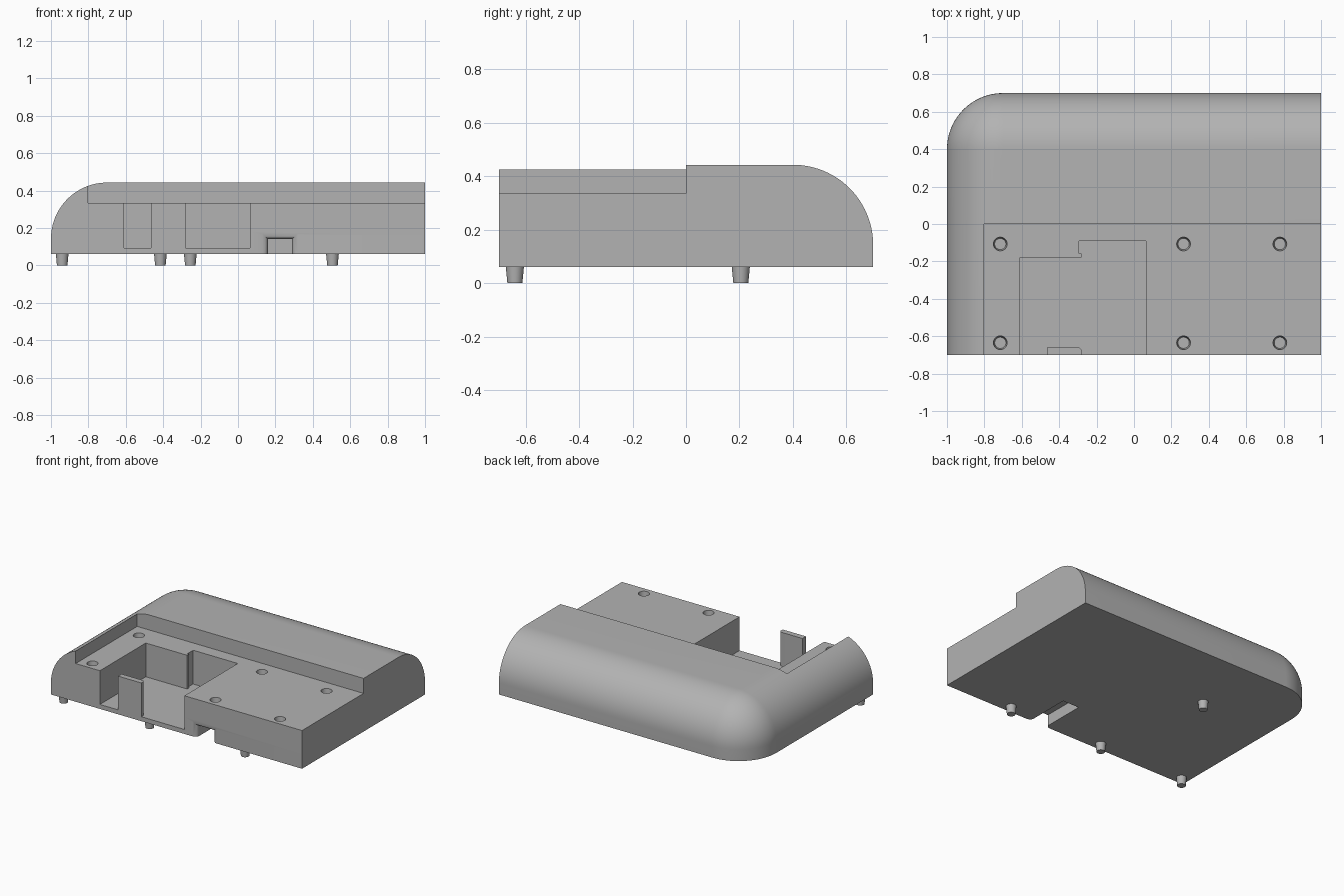
import bpy, bmesh
from math import sin, cos, pi, sqrt

if "Cube" in bpy.data.objects:
    bpy.data.objects.remove(bpy.data.objects["Cube"], do_unlink=True)

grey = bpy.data.materials.new("plain grey")
grey.use_nodes = True
colour = (0.45, 0.45, 0.45, 1)
grey.diffuse_color = colour
grey.node_tree.nodes["Principled BSDF"].inputs["Base Color"].default_value = colour


def loft(name, rings):
    """Solid through a list of matching closed rings of points."""
    bm = bmesh.new()
    loops = [[bm.verts.new(p) for p in ring] for ring in rings]
    n = len(loops[0])
    for a, b in zip(loops, loops[1:]):
        for i in range(n):
            j = (i + 1) % n
            bm.faces.new((a[i], a[j], b[j], b[i]))
    bm.faces.new(loops[0][::-1])
    bm.faces.new(loops[-1])
    bmesh.ops.remove_doubles(bm, verts=bm.verts, dist=1e-5)
    bmesh.ops.recalc_face_normals(bm, faces=bm.faces)
    mesh = bpy.data.meshes.new(name)
    bm.to_mesh(mesh)
    bm.free()
    ob = bpy.data.objects.new(name, mesh)
    bpy.context.collection.objects.link(ob)
    mesh.materials.append(grey)
    return ob


def prism(name, outline, z0, z1):
    return loft(name, [[(x, y, z) for x, y in outline] for z in (z0, z1)])


def box(name, x0, x1, y0, y1, z0, z1):
    return prism(name, [(x0, y0), (x1, y0), (x1, y1), (x0, y1)], z0, z1)


def cone(name, x, y, z0, z1, r0, r1, n=32):
    return loft(name, [[(x + r * cos(2 * pi * i / n), y + r * sin(2 * pi * i / n), z)
                        for i in range(n)] for z, r in ((z0, r0), (z1, r1))])


def smooth(ob):
    bpy.ops.object.select_all(action="DESELECT")
    ob.select_set(True)
    bpy.context.view_layer.objects.active = ob
    bpy.ops.object.shade_smooth_by_angle(angle=0.5)


def cut(target, cutter):
    mod = target.modifiers.new("cut", "BOOLEAN")
    mod.operation, mod.solver, mod.object = "DIFFERENCE", "EXACT", cutter
    bpy.context.view_layer.objects.active = target
    bpy.ops.object.modifier_apply(modifier=mod.name)
    bpy.data.objects.remove(cutter, do_unlink=True)


# Main block: back and left edges rounded, meeting in a ball-shaped corner
BASE, DECK, TOP, R, STEPS = 0.06, 0.335, 0.443, 0.3, 24


def body_ring(z, inset):
    r = R - inset
    arc = [(-1 + R - r * sin(t), 0.7 - R + r * cos(t), z)
           for t in (pi / 2 * i / STEPS for i in range(STEPS + 1))]
    return [(-1 + inset, -0.7, z), (1, -0.7, z), (1, 0.7 - inset, z)] + arc


rings = [body_ring(BASE, 0)]
for i in range(STEPS + 1):
    a = pi / 2 * i / STEPS
    rings.append(body_ring(TOP - R + R * sin(a), R * (1 - cos(a))))
body = loft("body", rings)

# Lowered front deck
cut(body, box("deck_cutter", -0.803, 1.2, -0.9, 0, DECK, 0.6))

# Stepped pocket open to the front
pocket = [(-0.61, -0.8), (0.063, -0.8), (0.063, -0.092), (-0.293, -0.092),
          (-0.293, -0.157), (-0.28, -0.157), (-0.28, -0.178), (-0.61, -0.178)]
cut(body, prism("pocket_cutter", pocket, 0.092, 0.6))

# Cable notch under the front, with a flared mouth
FLARE = 0.03
notch = []
for y, e in [(-0.75, FLARE)] + [
        (-0.7 + FLARE * i / 8, FLARE - sqrt(FLARE ** 2 - (FLARE - FLARE * i / 8) ** 2))
        for i in range(9)] + [(-0.37, 0)]:
    x0, x1, z1 = 0.16 - e, 0.29 + e, 0.14 + e
    notch.append([(x0, y, -0.1), (x1, y, -0.1), (x1, y, z1), (x0, y, z1)])
cut(body, loft("notch_cutter", notch))

# Tapered sockets in the deck
for x in (-0.715, 0.265, 0.78):
    for y in (-0.635, -0.107):
        cut(body, cone("socket_cutter", x, y, DECK - 0.06, DECK + 0.01, 0.03, 0.038))
smooth(body)

# Thin upright tab at the pocket mouth, one inner corner rounded
tab = [(-0.465, -0.7), (-0.28, -0.7)]
tab += [(-0.3 + 0.02 * cos(t), -0.68 + 0.02 * sin(t))
        for t in (pi / 2 * i / 8 for i in range(9))]
tab += [(-0.465, -0.66)]
smooth(prism("pocket_tab", tab, 0.09, DECK))

# Tapered feet
for i, (x, y) in enumerate([(-0.94, -0.64), (-0.255, -0.64), (0.505, -0.64), (-0.415, 0.205)]):
    smooth(cone(f"foot_{i + 1}", x, y, 0, BASE + 0.003, 0.028, 0.034))
